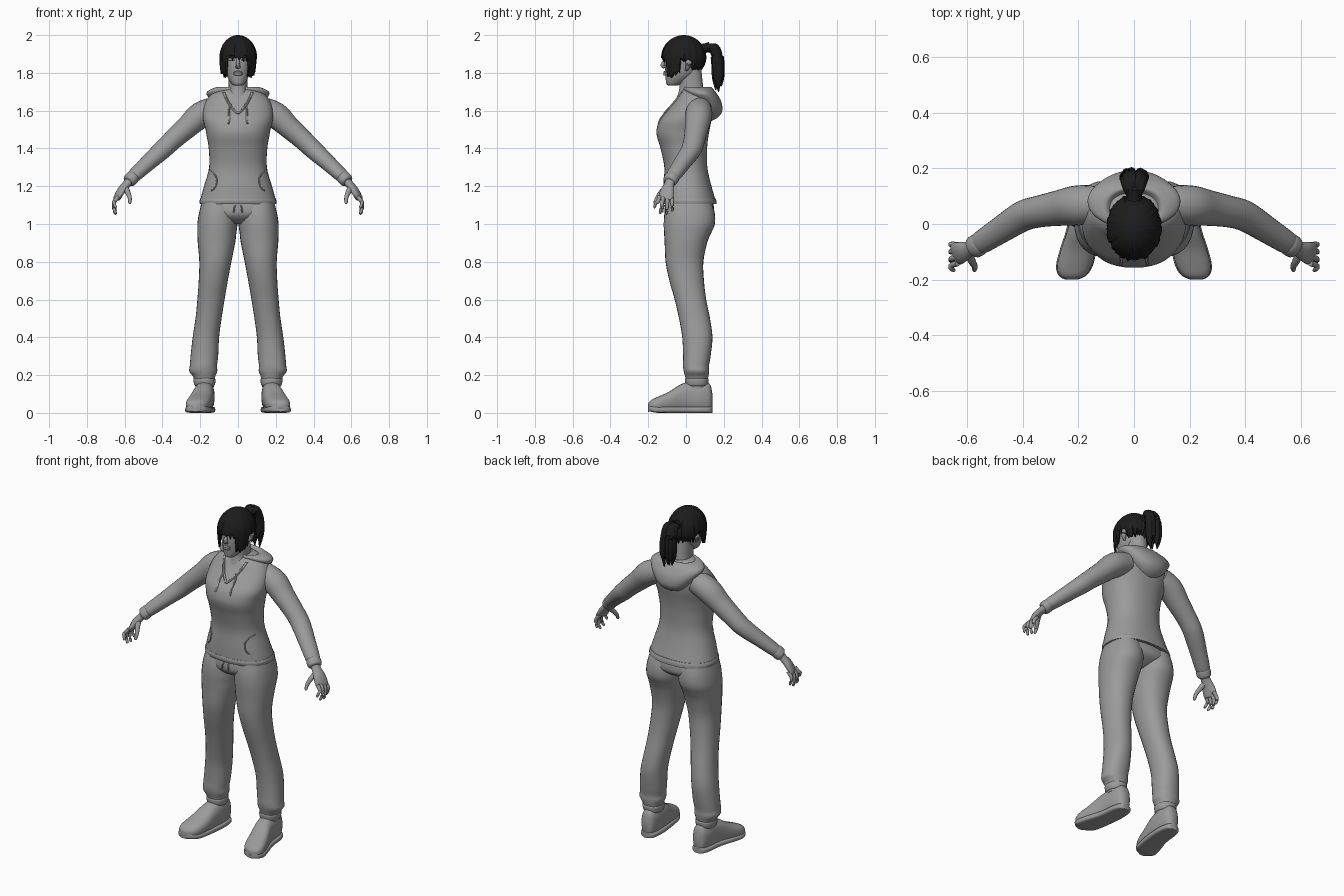
import bpy, bmesh, math, random
from mathutils import Vector

random.seed(4)


def material(name, value):
    m = bpy.data.materials.new(name)
    m.diffuse_color = (value, value, value, 1)
    return m


GREY = material("plain grey", 0.33)
BLACK = material("hair black", 0.012)


def resample(rows, k):
    """Smooth curve through rows of numbers, k steps per span."""
    out = []
    for i in range(len(rows) - 1):
        a, b, c, d = (rows[max(0, min(len(rows) - 1, i + j))] for j in (-1, 0, 1, 2))
        for s in range(k):
            t = s / k
            out.append([q + 0.5 * t * (r - p + t * (2*p - 5*q + 4*r - w + t * (3*(q - r) + w - p)))
                        for p, q, r, w in zip(a, b, c, d)])
    return out + [list(rows[-1])]


def skin(name, rings, mat=GREY, mirror=False, caps=True):
    bm = bmesh.new()
    vs = [[bm.verts.new(p) for p in ring] for ring in rings]
    n = len(vs[0])
    for a, b in zip(vs, vs[1:]):
        for i in range(n):
            bm.faces.new((a[i], a[(i + 1) % n], b[(i + 1) % n], b[i]))
    if caps:
        bm.faces.new(vs[0])
        bm.faces.new(vs[-1])
    bmesh.ops.recalc_face_normals(bm, faces=bm.faces)
    me = bpy.data.meshes.new(name)
    bm.to_mesh(me)
    bm.free()
    me.materials.append(mat)
    ob = bpy.data.objects.new(name, me)
    bpy.context.collection.objects.link(ob)
    if mirror:
        ob.modifiers.new("mirror", 'MIRROR').use_mirror_merge = False
    return ob


def power(v, p):
    return math.copysign(abs(v) ** (2 / p), v)


def loft(name, rows, axis='z', n=28, k=4, p=2.2, **kw):
    """Rows are (station, centre x, half width, low side, high side)."""
    rings = []
    for t, cx, hw, lo, hi in resample(rows, k):
        ring = []
        for i in range(n):
            a = 2 * math.pi * i / n
            x = cx + hw * power(math.cos(a), p)
            w = (lo + hi) / 2 + (hi - lo) / 2 * power(math.sin(a), p)
            ring.append((x, w, t) if axis == 'z' else (x, t, w))
        rings.append(ring)
    return skin(name, rings, **kw)


def tube(name, rows, n=12, k=4, **kw):
    """Rows are (x, y, z, sideways radius, other radius)."""
    pts = resample(rows, k)
    rings = []
    for i, (x, y, z, ru, rv) in enumerate(pts):
        t = (Vector(pts[min(i + 1, len(pts) - 1)][:3]) - Vector(pts[max(i - 1, 0)][:3])).normalized()
        ref = Vector((0, 0, 1)) if abs(t.z) < 0.97 else Vector((1, 0, 0))
        u = t.cross(ref).normalized()
        v = u.cross(t)
        rings.append([Vector((x, y, z)) + u * ru * math.cos(2 * math.pi * j / n)
                      + v * rv * math.sin(2 * math.pi * j / n) for j in range(n)])
    return skin(name, rings, **kw)


# Hooded top
TORSO = [(1.105, 0, .198, -.118, .158), (1.13, 0, .199, -.122, .155), (1.20, 0, .18, -.12, .135),
         (1.30, 0, .153, -.115, .113), (1.40, 0, .155, -.135, .112), (1.46, 0, .165, -.153, .118),
         (1.50, 0, .172, -.156, .125), (1.55, 0, .185, -.14, .135), (1.60, 0, .185, -.1, .14),
         (1.65, 0, .17, -.06, .138), (1.69, 0, .135, -.035, .125), (1.72, 0, .07, -.01, .1)]
loft("hoodie_body", TORSO, n=40, p=2.3)
loft("hoodie_hem", [(1.106, 0, .202, -.122, .162), (1.122, 0, .204, -.126, .161),
                    (1.136, 0, .199, -.123, .156)], n=40, p=2.3)


def front_y(x, z):
    r = min(resample(TORSO, 12), key=lambda q: abs(q[0] - z))
    s = min(1, abs(x) / r[2])
    return (r[3] + r[4]) / 2 - (r[4] - r[3]) / 2 * (1 - s ** 2.3) ** (1 / 2.3)


def trim(name, path, r):
    tube(name, [(x, front_y(x, z), z, r, r) for x, z in path], n=8, mirror=True)


trim("neckline", [(.0, 1.585), (.03, 1.612), (.055, 1.65), (.075, 1.695)], .007)
trim("drawstring", [(.04, 1.635), (.048, 1.60), (.046, 1.56), (.05, 1.53)], .005)
trim("pocket_edge", [(.148, 1.285), (.125, 1.265), (.112, 1.235), (.118, 1.20), (.14, 1.175)], .004)

# Folded hood hanging behind the neck
loft("hood", [(1.545, 0, .02, .09, .135), (1.565, 0, .06, .08, .17), (1.60, 0, .10, .06, .192),
              (1.65, 0, .14, .03, .186), (1.69, 0, .167, .0, .163), (1.713, 0, .145, -.015, .145),
              (1.725, 0, .105, -.01, .13), (1.71, 0, .085, .0, .115), (1.69, 0, .06, .01, .1)], n=36)

# Sleeves and cuffs
tube("sleeve", [(.12, .07, 1.61, .065, .065), (.2, .067, 1.575, .072, .07), (.27, .057, 1.512, .064, .06),
                (.34, .045, 1.45, .057, .054), (.40, .028, 1.393, .055, .05), (.48, -.022, 1.32, .048, .042),
                (.545, -.064, 1.26, .042, .036), (.56, -.075, 1.245, .036, .03)], n=24, mirror=True)
tube("cuff", [(.55, -.068, 1.256, .036, .031), (.558, -.073, 1.248, .041, .036),
              (.575, -.084, 1.229, .04, .035), (.581, -.088, 1.223, .032, .027)], n=20, mirror=True)

# Hands
tube("palm", [(.57, -.08, 1.235, .027, .023), (.592, -.09, 1.208, .028, .021), (.617, -.1, 1.178, .037, .02),
              (.636, -.107, 1.145, .041, .016), (.643, -.11, 1.128, .034, .01)], n=16, mirror=True)
for i, (tip_y, tip_z) in enumerate([(-.166, 1.085), (-.137, 1.055), (-.103, 1.05), (-.072, 1.068)]):
    y = -.141 + .022 * i
    tube("finger", [(.634, y, 1.145, .011, .011), (.655, y * .7 + tip_y * .3, 1.118, .0105, .0105),
                    (.657, y * .3 + tip_y * .7, tip_z + .028, .009, .009),
                    (.648, tip_y, tip_z + .004, .007, .007), (.646, tip_y, tip_z, .003, .003)],
         n=10, k=3, mirror=True)
tube("thumb", [(.597, -.1, 1.195, .016, .016), (.584, -.13, 1.168, .014, .014), (.573, -.152, 1.138, .011, .011),
               (.573, -.165, 1.112, .008, .008), (.574, -.167, 1.106, .003, .003)], n=10, mirror=True)

# Trousers
loft("trouser_hips", [(1.14, 0, .18, -.1, .135), (1.09, 0, .197, -.112, .148), (1.05, 0, .195, -.11, .145),
                      (1.02, 0, .12, -.085, .11), (1.0, 0, .06, -.05, .07)], n=36)
loft("trouser_leg", [(1.12, .105, .085, -.1, .135), (1.06, .106, .1, -.114, .152), (1.0, .109, .106, -.118, .153),
                     (.95, .112, .103, -.116, .132), (.9, .114, .099, -.113, .112), (.8, .12, .085, -.108, .092),
                     (.7, .131, .077, -.088, .095), (.6, .143, .072, -.06, .107), (.5, .156, .069, -.037, .127),
                     (.4, .17, .07, -.02, .14), (.3, .178, .073, -.015, .13), (.25, .183, .072, -.016, .122),
                     (.22, .184, .074, -.012, .122), (.19, .179, .058, -.004, .118),
                     (.15, .177, .05, .004, .108), (.13, .177, .048, .01, .104)], mirror=True)
loft("ankle_cuff", [(.185, .178, .05, .0, .113), (.178, .178, .058, -.006, .12),
                    (.15, .177, .055, -.002, .116), (.14, .177, .046, .01, .106)], mirror=True)
tube("waist_tie", [(.015, -.112, 1.10, .004, .004), (.02, -.122, 1.08, .004, .004),
                   (.022, -.122, 1.06, .004, .004)], n=8, mirror=True)

# Shoes
SHOE = [(.14, .172, .015, .03, .1), (.125, .173, .038, .008, .155), (.08, .175, .05, .004, .165),
        (.02, .178, .053, .004, .165), (-.03, .186, .056, .004, .15), (-.09, .2, .062, .004, .112),
        (-.15, .214, .062, .004, .085), (-.185, .221, .046, .01, .068), (-.2, .225, .018, .02, .05)]
loft("shoe", SHOE, axis='y', p=2.5, mirror=True)
loft("shoe_sole", [(y, x, w + .004, 0 if i < 7 else .006, .034 if i < 7 else .038)
                   for i, (y, x, w, lo, hi) in enumerate(SHOE)], axis='y', p=4, mirror=True)

# Neck and head
loft("neck", [(1.60, 0, .07, -.06, .09), (1.66, 0, .06, -.05, .1), (1.72, 0, .05, -.035, .092),
              (1.78, 0, .05, -.04, .085), (1.84, 0, .05, -.03, .08)])
loft("head", [(1.732, 0, .02, -.092, -.05), (1.742, 0, .034, -.104, -.02), (1.77, 0, .052, -.108, .02),
              (1.80, 0, .063, -.11, .055), (1.84, 0, .07, -.112, .075), (1.88, 0, .075, -.11, .088),
              (1.93, 0, .074, -.106, .085), (1.965, 0, .05, -.08, .06), (1.98, 0, .02, -.04, .02)])
tube("nose", [(0, -.108, 1.885, .008, .006), (0, -.116, 1.86, .009, .009), (0, -.123, 1.84, .013, .011),
              (0, -.112, 1.826, .012, .006)], n=12)
for z, r in ((1.803, .006), (1.793, .007)):
    tube("lip", [(-.026, -.1, z - .001, .002, .002), (-.012, -.112, z, r, r), (0, -.114, z, r, r),
                 (.012, -.112, z, r, r), (.026, -.1, z - .001, .002, .002)], n=10)
tube("eyelid", [(.016, -.106, 1.868, .003, .003), (.033, -.103, 1.872, .008, .007),
                (.052, -.086, 1.868, .003, .003)], n=10, mirror=True)
tube("ear", [(.068, .0, 1.812, .005, .005), (.079, .008, 1.83, .012, .012), (.084, .014, 1.855, .017, .012),
             (.08, .012, 1.877, .008, .006)], n=12, mirror=True)


# Hair cap: short fringe, long locks beside the face, swept up over the ears
def hem(deg):
    if deg < 36:
        return 1.878 + .012 * math.cos(deg * .5)
    if deg < 82:
        return 1.785 + .0006 * abs(deg - 50)
    return 1.865 if deg < 108 else 1.825


cols, rings = 96, []
wave = [random.uniform(.965, 1.02) for _ in range(cols)]
jag = [random.uniform(-.014, .012) for _ in range(cols)]
for r in range(17):
    ring = []
    for c in range(cols):
        a = 2 * math.pi * c / cols
        deg = abs(math.degrees(a) if c <= cols / 2 else 360 - math.degrees(a))
        if r <= 10:
            phi = math.radians(4 + 8.6 * r)
            f, z = math.sin(phi), 1.88 + .12 * math.cos(phi)
        else:
            s = (r - 10) / 6
            f = 1 - (.22 if deg > 82 else .08) * s * s
            z = 1.88 + (hem(deg) + jag[c] - 1.88) * s
        f *= 1 + (wave[c] - 1) * min(1, r / 6)
        ring.append((.1 * f * math.sin(a), -.012 - .12 * f * math.cos(a), z))
    rings.append(ring)
hair = skin("hair_cap", rings, BLACK, caps=False)
bm = bmesh.new()
bm.from_mesh(hair.data)
bmesh.ops.holes_fill(bm, edges=[e for e in bm.edges if e.is_boundary and e.verts[0].co.z > 1.97], sides=0)
bmesh.ops.recalc_face_normals(bm, faces=bm.faces)
bm.to_mesh(hair.data)
bm.free()
shell = hair.modifiers.new("thickness", 'SOLIDIFY')
shell.thickness, shell.offset = .01, -1

# Ponytail made of tapering locks
tube("hair_tie", [(0, .085, 1.925, .03, .03), (0, .105, 1.932, .026, .026), (0, .125, 1.935, .03, .03)],
     n=14, mat=BLACK)
for i in range(9):
    x, y = .03 * math.cos(i * 2.4), .014 * math.sin(i * 2.4)
    end = 1.70 + .009 * (i * 5 % 9)
    tube("ponytail_lock", [(x * .4, .1, 1.925, .014, .014), (x * .8, .138 + y, 1.942, .019, .016),
                           (x, .162 + y, 1.9, .021, .018), (x * 1.2, .17 + y, 1.83, .021, .018),
                           (x * 1.1, .17 + y, 1.77, .018, .015), (x * .8, .172 + y, end, .003, .003)],
         n=10, mat=BLACK)

# Smooth shading with crisp edges
for ob in bpy.context.scene.objects:
    ob.select_set(True)
bpy.context.view_layer.objects.active = hair
bpy.ops.object.shade_smooth_by_angle(angle=math.radians(45))
